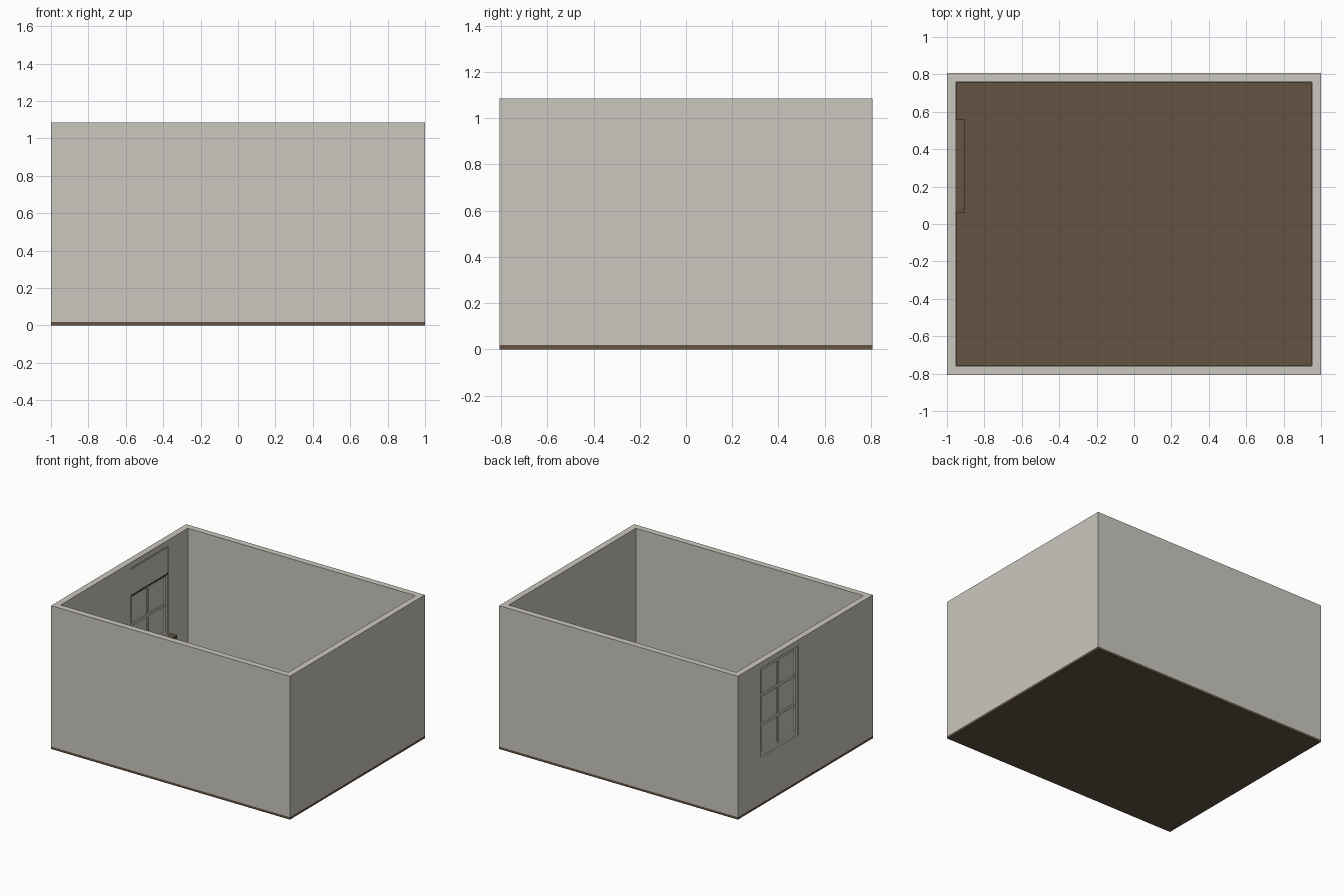
import bpy, bmesh

if "Cube" in bpy.data.objects:
    bpy.data.objects.remove(bpy.data.objects["Cube"])


def material(name, rgb):
    m = bpy.data.materials.new(name)
    m.diffuse_color = (*rgb, 1)
    m.use_nodes = True
    m.node_tree.nodes["Principled BSDF"].inputs["Base Color"].default_value = m.diffuse_color
    return m


PLASTER = material("warm_grey_plaster", (0.60, 0.575, 0.52))
WOOD = material("brown_wood", (0.125, 0.085, 0.055))
FRAME = material("light_frame_paint", (0.62, 0.60, 0.55))
GLASS = material("pale_glass", (0.60, 0.59, 0.55))
FABRIC = material("blind_fabric", (0.60, 0.58, 0.53))
DARK = material("dark_rail", (0.05, 0.04, 0.03))


def finish(name, bm, mat):
    bmesh.ops.recalc_face_normals(bm, faces=bm.faces)
    mesh = bpy.data.meshes.new(name)
    bm.to_mesh(mesh)
    bm.free()
    mesh.materials.append(mat)
    obj = bpy.data.objects.new(name, mesh)
    bpy.context.collection.objects.link(obj)
    return obj


def box(name, x, y, z, mat):
    """Box from (min, max) pairs on each axis."""
    bm = bmesh.new()
    bmesh.ops.create_cube(bm, size=1)
    for v in bm.verts:
        v.co = [a[0] if c < 0 else a[1] for c, a in zip(v.co, (x, y, z))]
    return finish(name, bm, mat)


X, Y, H = 1.0, 0.807, 1.085      # outer half sizes and height
T, F = 0.047, 0.018              # wall and floor thickness
XI, YI = X - T, Y - T
WY0, WY1, WZ0, WZ1 = 0.08, 0.53, 0.365, 1.04   # window opening

# floor and plain walls
box("floor", (-X, X), (-Y, Y), (0, F), WOOD)
box("front_wall", (-X, X), (-Y, -YI), (F, H), PLASTER)
box("back_wall", (-X, X), (YI, Y), (F, H), PLASTER)
box("right_wall", (XI, X), (-YI, YI), (F, H), PLASTER)

# left wall: a 3 x 3 grid without its middle cell, extruded to thickness
bm = bmesh.new()
ys, zs = (-YI, WY0, WY1, YI), (F, WZ0, WZ1, H)
grid = [[bm.verts.new((-X, y, z)) for z in zs] for y in ys]
for i in range(3):
    for j in range(3):
        if (i, j) != (1, 1):
            bm.faces.new((grid[i][j], grid[i + 1][j], grid[i + 1][j + 1], grid[i][j + 1]))
ext = bmesh.ops.extrude_face_region(bm, geom=bm.faces[:], use_keep_orig=True)
for v in ext["geom"]:
    if isinstance(v, bmesh.types.BMVert):
        v.co.x += T
finish("left_wall", bm, PLASTER)

# thin skirting boards
S, SZ = 0.006, (F, 0.06)
for side, s in (("front", -1), ("back", 1)):
    box(side + "_skirting", (-XI, XI), sorted((s * YI, s * (YI - S))), SZ, WOOD)
for side, s in (("left", -1), ("right", 1)):
    box(side + "_skirting", sorted((s * XI, s * (XI - S))), (-YI + S, YI - S), SZ, WOOD)

# window frame: jambs, rails, mullion and two transoms
FX, W, B = (-0.99, -0.962), 0.025, 0.009
for name, y in (("near_jamb", (WY0, WY0 + W)), ("far_jamb", (WY1 - W, WY1))):
    box("window_" + name, FX, y, (WZ0, WZ1), FRAME)
for name, z in (("bottom_rail", (WZ0, WZ0 + 0.03)), ("top_rail", (WZ1 - W, WZ1))):
    box("window_" + name, FX, (WY0 + W, WY1 - W), z, FRAME)
mid = (WY0 + WY1) / 2
BX = (-0.987, -0.964)
box("window_mullion", BX, (mid - B, mid + B), (WZ0 + 0.03, WZ1 - W), FRAME)
for k in (1, 2):
    z = WZ0 + 0.015 + (WZ1 - WZ0 - 0.015) * k / 3
    for side, y in (("near", (WY0 + W, mid - B)), ("far", (mid + B, WY1 - W))):
        box(f"window_transom_{side}_{k}", BX, y, (z - B, z + B), FRAME)
box("window_glass", (-0.977, -0.973), (WY0 + 0.01, WY1 - 0.01),
    (WZ0 + 0.01, WZ1 - 0.01), GLASS)

# inner sill and roller blind
box("window_sill", (-XI, -0.905), (0.06, 0.56), (0.34, 0.365), WOOD)
box("roller_blind", (-0.960, -0.953), (WY0 + 0.004, WY1 - 0.004), (0.838, 1.03), FABRIC)
box("blind_bottom_rail", (-0.961, -0.952), (WY0 + 0.004, WY1 - 0.004), (0.828, 0.838), DARK)
